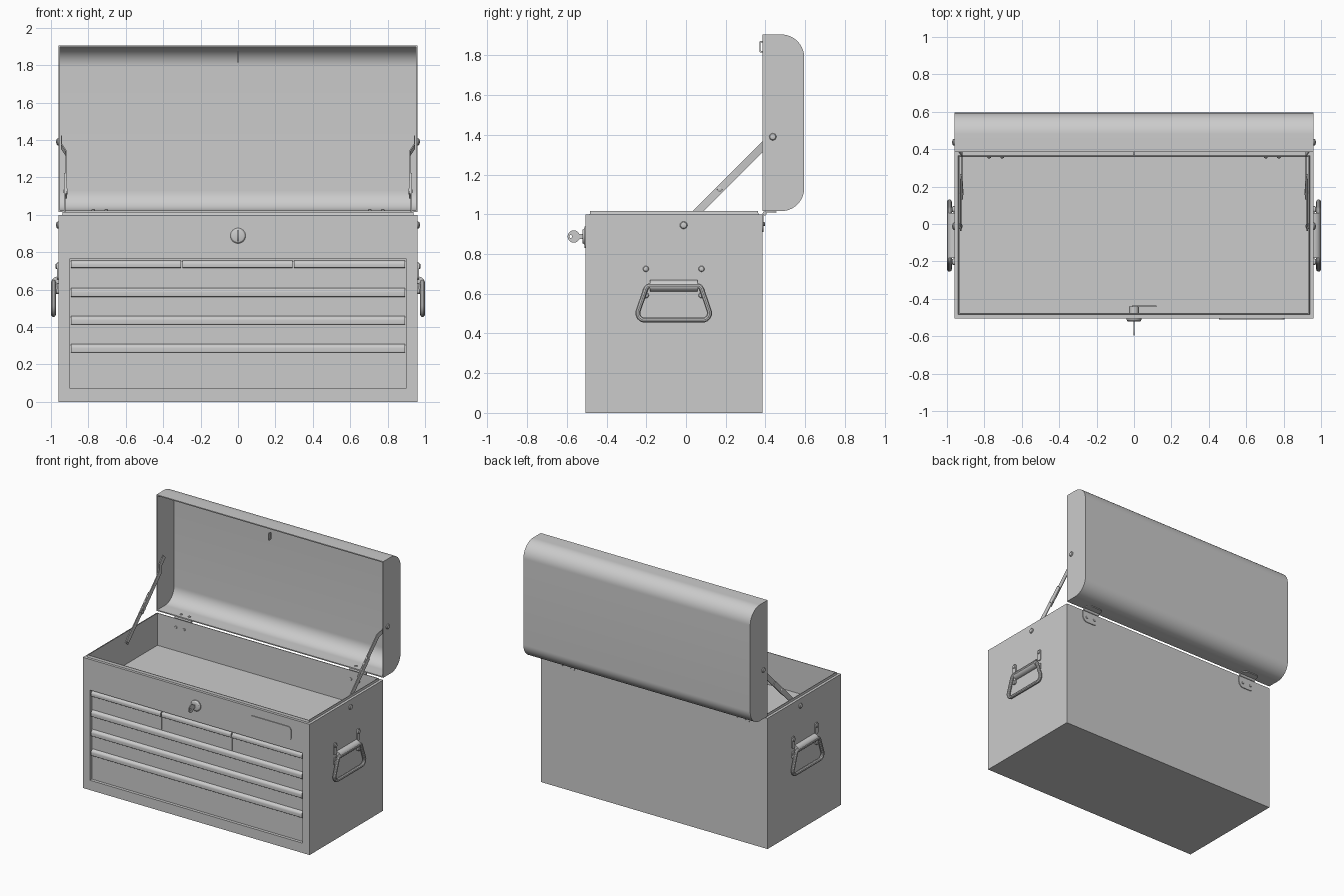
import bpy, bmesh
from math import sin, cos, tan, pi
from mathutils import Vector

if "Cube" in bpy.data.objects:
    bpy.data.objects.remove(bpy.data.objects["Cube"])

X, FRONT, BACK, TOP = 0.96, -0.505, 0.385, 1.0


def place(axis, u, v, w):
    return {'x': (w, u, v), 'y': (u, w, v), 'z': (u, v, w)}[axis]


def add_loft(bm, rings, caps=(True, True), closed=False):
    vs = [[bm.verts.new(p) for p in r] for r in rings]
    n = len(vs[0])
    pairs = list(zip(vs, vs[1:])) + ([(vs[-1], vs[0])] if closed else [])
    for a, b in pairs:
        for i in range(n):
            bm.faces.new((a[i], a[(i + 1) % n], b[(i + 1) % n], b[i]))
    if not closed:
        if caps[0]:
            bm.faces.new(vs[0][::-1])
        if caps[1]:
            bm.faces.new(vs[-1])


def link(name, data, mirror):
    ob = bpy.data.objects.new(name, data)
    bpy.context.collection.objects.link(ob)
    if mirror:
        ob.modifiers.new("mirror", 'MIRROR')
    return ob


def finish(name, bm, mirror=False):
    bmesh.ops.remove_doubles(bm, verts=bm.verts, dist=1e-5)
    bmesh.ops.recalc_face_normals(bm, faces=bm.faces)
    me = bpy.data.meshes.new(name)
    bm.to_mesh(me)
    bm.free()
    return link(name, me, mirror)


def loft(name, rings, mirror=False, closed=False):
    bm = bmesh.new()
    add_loft(bm, rings, closed=closed)
    return finish(name, bm, mirror)


def prism(name, pts, axis, a, b, mirror=False):
    return loft(name, [[place(axis, u, v, w) for u, v in pts] for w in (a, b)], mirror)


def box(name, x, y, z, mirror=False):
    return prism(name, [(x[0], y[0]), (x[1], y[0]), (x[1], y[1]), (x[0], y[1])], 'z', *z, mirror)


def rect(u0, u1, v0, v1):
    return [(u0, v0), (u1, v0), (u1, v1), (u0, v1)]


def fillet(pts, radii, n=6):
    out = []
    for i, r in enumerate(radii):
        p = Vector(pts[i])
        if r == 0:
            out.append(tuple(p))
            continue
        a = (Vector(pts[i - 1]) - p).normalized()
        b = (Vector(pts[(i + 1) % len(pts)]) - p).normalized()
        half = a.angle(b) / 2
        c = p + (a + b).normalized() * (r / sin(half))
        s, e = p + a * r / tan(half) - c, p + b * r / tan(half) - c
        out += [tuple(c + s.lerp(e, k / n).normalized() * r) for k in range(n + 1)]
    return out


def circle(u, v, r, n=24):
    return [(u + r * cos(2 * pi * k / n), v + r * sin(2 * pi * k / n)) for k in range(n)]


def lathe(name, axis, u, v, profile, mirror=False, n=24):
    # profile is a list of (radius, position along axis)
    return loft(name, [[place(axis, p, q, w) for p, q in circle(u, v, r, n)] for r, w in profile], mirror)


def rivet(name, axis, u, v, w, r, h, mirror=True):
    return lathe(name, axis, u, v, [(r, w), (r, w + h * .4), (r * .8, w + h * .8), (r * .35, w + h)], mirror, 16)


def plate_ring(name, outer, inner, axis, a, b):
    rings = [(outer, a), (outer, b), (inner, b), (inner, a)]
    return loft(name, [[place(axis, u, v, w) for u, v in pts] for pts, w in rings], closed=True)


# cabinet body: outer walls, raised tray rim, tray floor, recessed drawer opening
def ring(d, z):
    return [place('z', u, v, z) for u, v in rect(-X + d, X - d, FRONT + d, BACK - d)]


bm = bmesh.new()
add_loft(bm, [ring(0, 0), ring(0, TOP), ring(.02, TOP), ring(.023, 1.016), ring(.028, 1.016), ring(.028, .77)])
outer = [f for f in bm.faces if all(abs(v.co.y - FRONT) < 1e-5 for v in f.verts)]
bmesh.ops.delete(bm, geom=outer, context='FACES_ONLY')
hole = rect(-.9, .9, .075, .765)
add_loft(bm, [[place('y', u, v, w) for u, v in pts] for pts, w in
              ((rect(-X, X, 0, TOP), FRONT), (hole, FRONT), (hole, -.482))], caps=(False, True))
finish("cabinet_body", bm)

# lid: open shell with rounded back corners
bm = bmesh.new()
prof = fillet([(BACK, 1.016), (.595, 1.016), (.595, 1.905), (BACK, 1.905)], [0, .115, .115, 0], 12)
add_loft(bm, [[place('x', u, v, w) for u, v in prof] for w in (-X, X)])
bmesh.ops.recalc_face_normals(bm, faces=bm.faces)
mouth = [f for f in bm.faces if all(abs(v.co.y - BACK) < 1e-5 for v in f.verts)]
bmesh.ops.delete(bm, geom=mouth, context='FACES_ONLY')
me = bpy.data.meshes.new("lid")
bm.to_mesh(me)
bm.free()
lid = link("lid", me, False)
sol = lid.modifiers.new("shell", 'SOLIDIFY')
sol.thickness, sol.offset, sol.use_even_offset = .008, -1, True


# drawers with a rounded pull along the top edge
def drawer(name, x0, x1, z0, z1, pull):
    pts = [(-.478, z0), (-.488, z0), (-.488, z1 - pull), (-.503, z1 - pull), (-.503, z1), (-.478, z1)]
    prism(name, fillet(pts, [0, 0, 0, .006, .022, 0]), 'x', x0, x1)


for i, (x0, x1) in enumerate(((-.892, -.304), (-.296, .291), (.299, .892))):
    drawer(f"small_drawer_{i + 1}", x0, x1, .615, .757, .04)
for i, (z0, z1) in enumerate(((.465, .608), (.315, .459), (.085, .309))):
    drawer(f"wide_drawer_{i + 1}", -.892, .892, z0, z1, .046)

# blank badge plate
prism("badge_plate", fillet(rect(.455, .805, .83, .938), [.025] * 4), 'y', FRONT, FRONT - .006)

# lock, key and inside cam
lathe("lock_barrel", 'y', 0, .888, [(.041, FRONT), (.041, -.512), (.034, -.52), (.028, -.522)], n=32)
plate_ring("key_bow", circle(-.565, .888, .031), circle(-.58, .888, .007), 'x', -.003, .003)
box("key_neck", (-.003, .003), (-.54, -.515), (.876, .9))
lathe("lock_housing", 'y', 0, .888, [(.026, -.48), (.026, -.44)])
box("lock_cam", (-.012, .12), (-.443, -.437), (.876, .9))

# catch loop on the lid edge
plate_ring("lid_catch", fillet(rect(.37, .397, 1.815, 1.872), [.006] * 4),
           fillet(rect(.376, .391, 1.823, 1.864), [.003] * 4), 'x', -.004, .004)

# folding lid stays
def strap(name, path):
    n = Vector((0, -.7071, .7071)) * .019
    t = Vector((.003, 0, 0))
    loft(name, [[Vector(p) + s for s in (n + t, n - t, -n - t, t - n)] for p in path], True)


strap("stay_lower", [(.926, -.025, .93), (.926, .255, 1.21)])
strap("stay_upper", [(.918, .145, 1.1), (.92, .375, 1.33), (.943, .41, 1.365), (.943, .455, 1.41)])
rivet("stay_joint_rivet", 'x', .17, 1.125, .912, .016, .022)
rivet("stay_body_rivet", 'x', -.012, .945, X, .019, .012)
rivet("stay_lid_rivet", 'x', .437, 1.39, X, .018, .012)
rivet("stay_lower_pin", 'x', -.012, .945, .932, .014, -.014)

# hinges at the back
prism("hinge_body_leaf", fillet(rect(.67, .81, .91, 1.0), [.04, .04, 0, 0]), 'y', BACK, BACK + .006, True)
prism("hinge_lid_leaf", fillet(rect(.67, .81, .39, .455), [0, 0, .035, .035]), 'z', 1.009, 1.015, True)
prism("hinge_knuckle", circle(.396, 1.004, .01, 16), 'x', .67, .81, True)
for i, x in enumerate((.705, .775)):
    rivet(f"hinge_inner_rivet_{i}", 'y', x, .95, .358, .01, -.007)
    rivet(f"hinge_outer_rivet_{i}", 'y', x, .95, BACK + .006, .01, .007)
    rivet(f"hinge_lid_rivet_{i}", 'z', x, .42, 1.023, .01, .008)

# side carry handles: bracket, ears, rivets and bail
HY = -.062
curl = [(X + .037 * sin(pi * k / 14), .64 + .03 * cos(pi * k / 14)) for k in range(15)]
# the profile is in x and z, so it is extruded along y
prism("handle_bracket", curl, 'y', HY - .12, HY + .12, True)
for i, y in enumerate((HY - .14, HY + .14)):
    for part, z0, z1, zr in (("upper", .655, .745, .725), ("lower", .578, .632, .592)):
        prism(f"handle_ear_{part}_{i}", fillet(rect(y - .017, y + .017, z0, z1), [.014] * 4), 'x', X, X + .007, True)
        rivet(f"handle_rivet_{part}_{i}", 'x', y, zr, X + .007, .015, .009)

cu = bpy.data.curves.new("handle_bail", 'CURVE')
cu.dimensions, cu.bevel_depth, cu.bevel_resolution = '3D', .013, 3
path = fillet([(HY - .135, .64), (HY - .195, .467), (HY + .195, .467), (HY + .135, .64)], [.025, .035, .035, .025])
sp = cu.splines.new('POLY')
sp.points.add(len(path) - 1)
for pt, (y, z) in zip(sp.points, path):
    pt.co = (.987, y, z, 1)
sp.use_cyclic_u = True
link("handle_bail", cu, True)

# apply modifiers and curves, smooth rounded surfaces
bpy.ops.object.select_all(action='SELECT')
bpy.context.view_layer.objects.active = lid
bpy.ops.object.convert(target='MESH')
bpy.ops.object.shade_smooth_by_angle()
